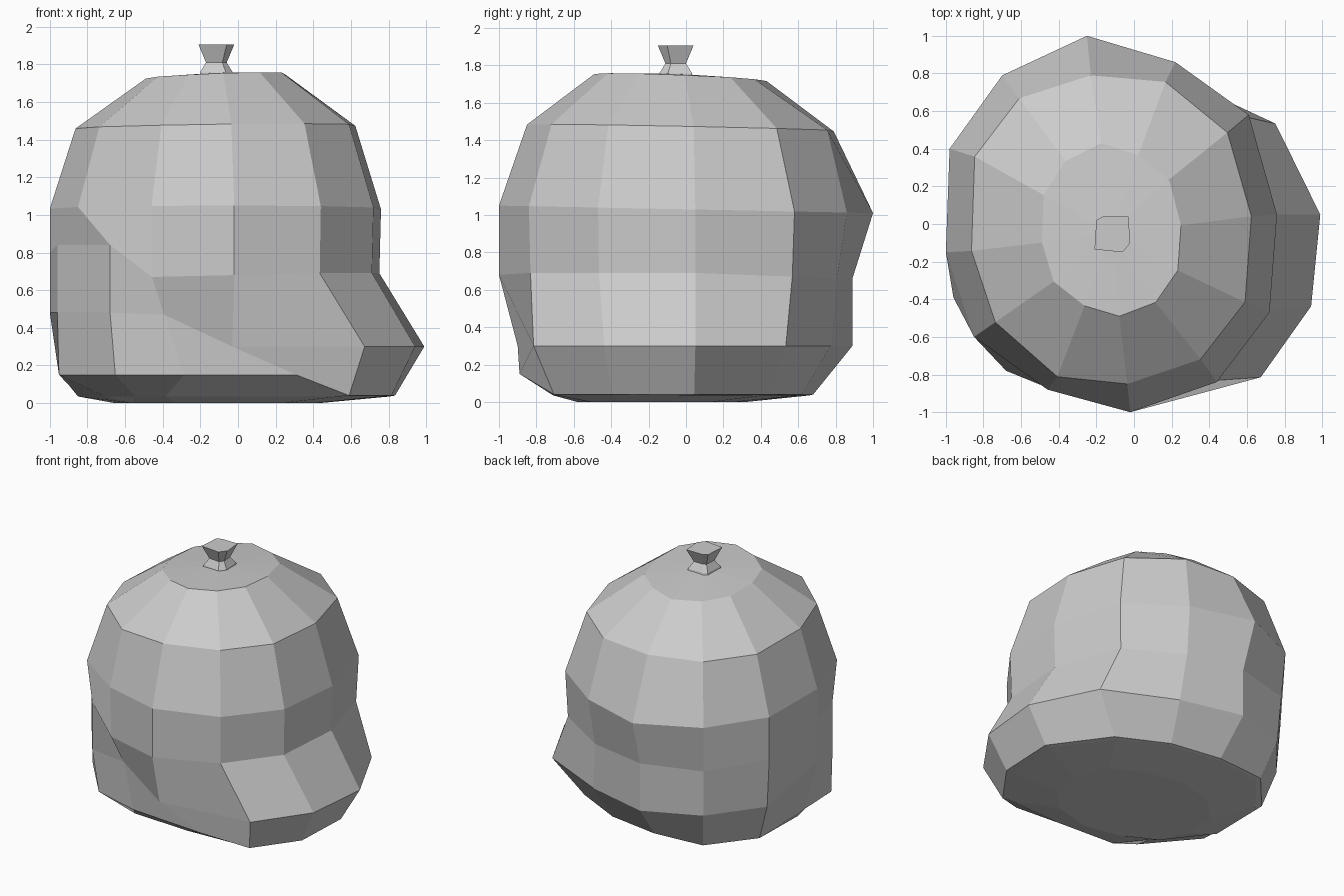
import bpy, bmesh

if "Cube" in bpy.data.objects:
    bpy.data.objects.remove(bpy.data.objects["Cube"])

# Widest outline of the lumpy body (clockwise from the right)
OUTLINE = [(.76, .05), (.72, -.47), (.44, -.84), (-.02, -1), (-.46, -.88), (-.68, -.78),
           (-.96, -.39), (-1, -.15), (-.98, .4), (-.7, .79), (-.25, 1), (.22, .86), (.61, .58)]
# Above the waist the flat front left facet closes to a single corner
UPPER = OUTLINE[:5] + [(-.85, -.6)] * 2 + OUTLINE[7:]
CX = -.12


def scaled(sx, sy, cx, cy, z, tilt=0.0, lean=0.0, push=(0,) * 13):
    """Upper outline scaled about a centre, sinking towards the back and left."""
    return [(cx + (x - CX) * sx, cy + y * sy + dy, z - tilt * y + lean * (x - CX))
            for (x, y), dy in zip(UPPER, push)]


def warped(radii, shifts, heights):
    """Outline with a radius factor, sideways push and height per corner."""
    return [(CX + (x - CX) * r + dx, y * r, z)
            for (x, y), r, dx, z in zip(OUTLINE, radii, shifts, heights)]


def loft(name, rings, top=None):
    bm = bmesh.new()
    loops = [[bm.verts.new(p) for p in ring] for ring in rings]
    n = len(loops[0])
    for a, b in zip(loops, loops[1:]):
        for i in range(n):
            j = (i + 1) % n
            bm.faces.new((a[i], a[j], b[j], b[i]))
    bm.faces.new(loops[0])
    if top:
        tip = bm.verts.new(top)
        for i in range(n):
            bm.faces.new((loops[-1][i], loops[-1][(i + 1) % n], tip))
    else:
        bm.faces.new(loops[-1])
    bmesh.ops.remove_doubles(bm, verts=bm.verts, dist=.0005)
    bmesh.ops.recalc_face_normals(bm, faces=bm.faces)
    mesh = bpy.data.meshes.new(name)
    bm.to_mesh(mesh)
    bm.free()
    obj = bpy.data.objects.new(name, mesh)
    bpy.context.collection.objects.link(obj)
    return obj


# Body: flat underside, sole, rim, flared foot on the right, waist, belly, shoulder, crown
underside = scaled(.62, .45, -.11, -.13, 0)
sole = warped([.85, .82, .82, .71, .78, .62, .7, .83, .81, .79, .66, .7, .72],
              [.18, .2, .2, .12, 0, -.08, 0, 0, 0, 0, 0, .06, .11],
              [.035] * 13)
rim = warped([.88, .84, .84, .89, .96, .95, .99, .89, .86, .82, .68, .72, .76],
             [.18, .23, .24, .34, .16, 0, 0, 0, 0, 0, 0, .06, .11],
             [.04, .04, .04, .15, .15, .15, .15, .1, .05, .04, .04, .04, .04])
foot = warped([1, .93, .97, .9, .92, 1, 1, 1, .97, .94, .89, .9, .92],
              [.23, .28, .25, 0, .04, 0, 0, 0, 0, 0, 0, .05, .2],
              [.3, .3, .3, .3, .47, .48, .48, .48, .33, .32, .3, .3, .3])
waist = warped([.99, .99, .99, 1, .99, 1, 1, 1, 1, .97, .89, .94, .98],
               [0] * 13,
               [.69, .69, .69, .68, .67, .84, .84, .8, .7, .67, .66, .66, .67])
belly = scaled(1, 1, CX, 0, 1.03, .02)
shoulder = scaled(.845, .82, -.12, -.03, 1.465, .017, .01,
                  [.03, 0, 0, 0, -.06, 0, 0, .01, .06, .05, 0, .08, .04])
crown = scaled(.42, .46, -.12, -.03, 1.735, .017, .015)
loft("body", [underside, sole, rim, foot, waist, belly, shoulder, crown], (-.12, -.05, 1.755))

# Stem: pinched neck with a flared, slightly irregular tip
TIP = [(-.03, .04), (-.02, -.1), (-.06, -.15), (-.21, -.135), (-.2, .02), (-.165, .04)]
stem = [[(-.115 + (x + .115) * s, -.055 + (y + .055) * s, z) for x, y in TIP]
        for s, z in ((.95, 1.74), (.9, 1.76), (.58, 1.81), (1, 1.905))]
loft("stem", stem)
